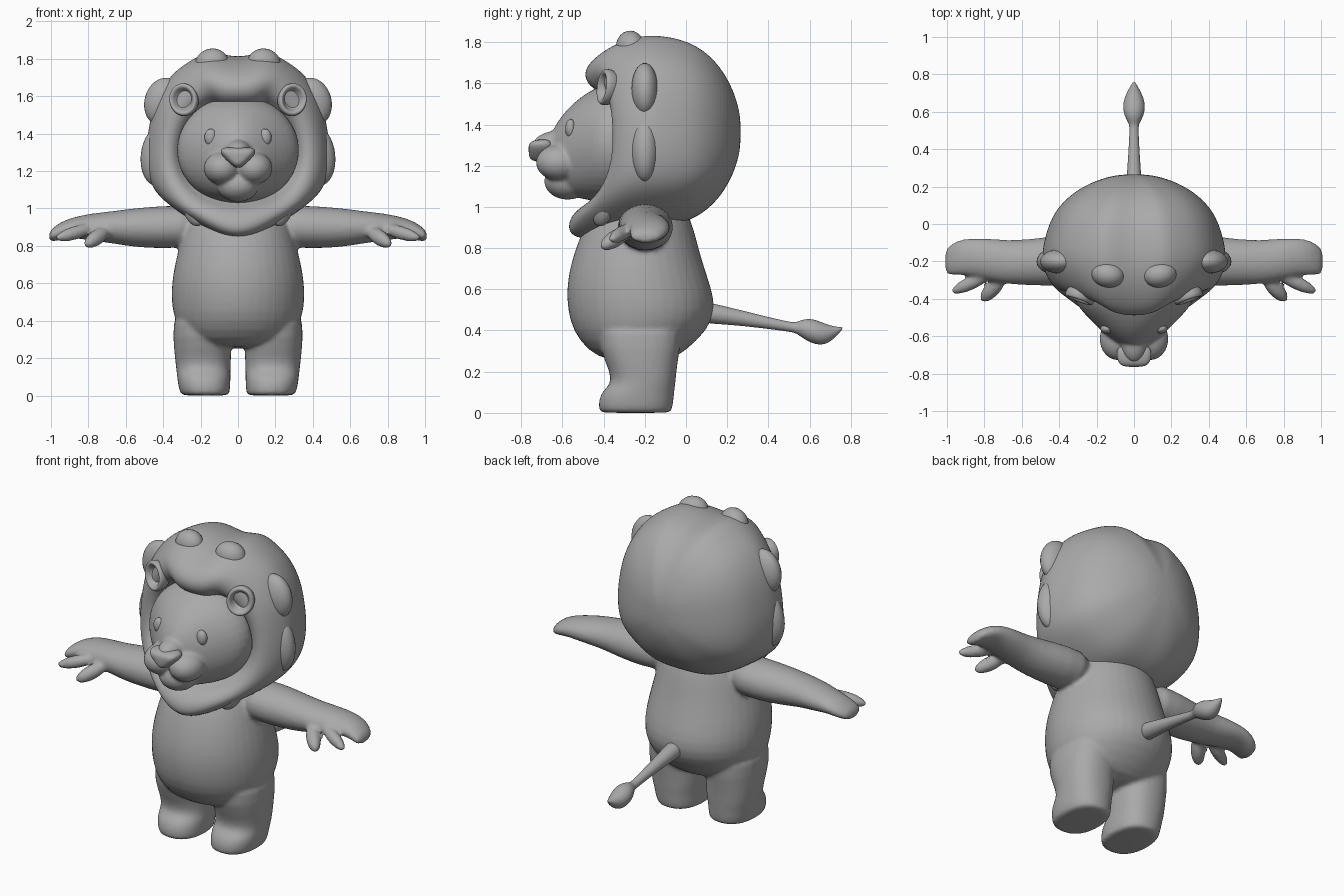
import bpy, bmesh, math
from mathutils import Vector, Matrix

if "Cube" in bpy.data.objects:
    bpy.data.objects.remove(bpy.data.objects["Cube"])

grey = bpy.data.materials.new("soft grey")
grey.diffuse_color = (0.4, 0.4, 0.4, 1)
grey.use_nodes = True
grey.node_tree.nodes["Principled BSDF"].inputs["Base Color"].default_value = grey.diffuse_color


def loft(bm, loops):
    """Bridge closed loops of points and cap both ends."""
    rows = [[bm.verts.new(p) for p in lp] for lp in loops]
    n = len(rows[0])
    for a, b in zip(rows, rows[1:]):
        for i in range(n):
            bm.faces.new((a[i], a[(i + 1) % n], b[(i + 1) % n], b[i]))
    bm.faces.new(rows[0][::-1])
    bm.faces.new(rows[-1])


def ring(c, u, v, n=20, power=1.0):
    """Superellipse around c with half axes u and v."""
    c, u, v = Vector(c), Vector(u), Vector(v)
    out = []
    for i in range(n):
        t = 2 * math.pi * i / n
        a, b = math.cos(t), math.sin(t)
        out.append(c + u * math.copysign(abs(a) ** power, a) + v * math.copysign(abs(b) ** power, b))
    return out


def blob(bm, c, r, direction=(0, 0, 1)):
    """Ellipsoid whose local z follows the direction."""
    rot = Vector(direction).to_track_quat('Z', 'Y').to_matrix().to_4x4()
    m = Matrix.Translation(c) @ rot @ Matrix.Diagonal((*r, 1))
    bmesh.ops.create_uvsphere(bm, u_segments=24, v_segments=16, radius=1, matrix=m)


def finish(name, bm, subsurf=0, voxel=0, smooth=0):
    bmesh.ops.recalc_face_normals(bm, faces=bm.faces)
    for f in bm.faces:
        f.smooth = True
    me = bpy.data.meshes.new(name)
    bm.to_mesh(me)
    bm.free()
    me.materials.append(grey)
    ob = bpy.data.objects.new(name, me)
    bpy.context.collection.objects.link(ob)
    if subsurf:
        ob.modifiers.new("round", 'SUBSURF').levels = subsurf
        ob.modifiers["round"].render_levels = subsurf
    if voxel:
        m = ob.modifiers.new("fuse", 'REMESH')
        m.mode, m.voxel_size, m.use_smooth_shade = 'VOXEL', voxel, True
    if smooth:
        m = ob.modifiers.new("relax", 'SMOOTH')
        m.factor, m.iterations = 0.5, smooth
    return ob


# Body, legs, arms and hands fused into one skin
bm = bmesh.new()
torso = [(.25, .20, -.38, -.08), (.30, .29, -.48, 0), (.40, .345, -.555, .11), (.50, .362, -.58, .15),
         (.60, .36, -.585, .13), (.70, .343, -.57, .095), (.80, .318, -.54, .065),
         (.90, .29, -.50, .04), (1.0, .25, -.42, 0), (1.05, .15, -.3, -.05)]
loft(bm, [ring((0, (f + b) / 2, z), (rx, 0, 0), (0, (b - f) / 2, 0)) for z, rx, f, b in torso])
leg = [(.48, .19, .16, -.45, 0), (.3, .192, .157, -.42, -.03), (.2, .187, .152, -.37, -.045),
       (.135, .185, .146, -.365, -.05), (.105, .183, .145, -.415, -.055), (.04, .18, .14, -.43, -.06),
       (.004, .175, .13, -.42, -.07), (0, .175, .12, -.41, -.08)]
arm = [(.2, .905, .118, -.20, .14), (.4, .90, .115, -.195, .138), (.55, .897, .107, -.205, .125),
       (.68, .90, .085, -.205, .118), (.78, .90, .075, -.19, .115), (.88, .90, .055, -.175, .10),
       (.95, .88, .048, -.18, .095), (1.0, .855, .035, -.20, .075), (1.01, .85, .02, -.2, .05)]
for s in (1, -1):
    loft(bm, [ring((s * x, (f + b) / 2, z), (rx, 0, 0), (0, (b - f) / 2, 0), power=.85)
              for z, x, rx, f, b in leg])
    loft(bm, [ring((s * x, y, z), (0, ry, 0), (0, 0, rz)) for x, z, rz, y, ry in arm])
    blob(bm, (s * .87, -.315, .87), (.037, .037, .12), (s * .17, -.08, -.05))
    blob(bm, (s * .755, -.345, .845), (.042, .042, .10), (s * .10, -.11, -.07))
finish("body", bm, 1, .012, 6)

# Face with bridge, muzzle and chin
bm = bmesh.new()
face = [(-.25, 1.0, 1.62, .33), (-.36, 1.015, 1.61, .335), (-.42, 1.02, 1.59, .32), (-.48, 1.03, 1.56, .27),
        (-.55, 1.045, 1.505, .20), (-.60, 1.07, 1.45, .145), (-.64, 1.10, 1.39, .09), (-.66, 1.15, 1.34, .05)]
loft(bm, [ring((0, y, (a + b) / 2), (rx, 0, 0), (0, 0, (b - a) / 2)) for y, a, b, rx in face])
blob(bm, (0, -.62, 1.30), (.075, .125, .07))
blob(bm, (0, -.575, 1.125), (.115, .115, .09))
for s in (1, -1):
    blob(bm, (s * .085, -.615, 1.215), (.10, .115, .088))
finish("face", bm, 1, .01, 5)

# Nose: rounded triangle
bm = bmesh.new()
tri = [(0, .05), (.075, .055), (.105, .03), (.05, -.03), (0, -.07), (-.05, -.03), (-.105, .03), (-.075, .055)]
loft(bm, [[(x * k, y, 1.275 + z * k) for x, z in tri]
          for y, k in ((-.64, .95), (-.70, 1.05), (-.75, .9), (-.765, .5))])
finish("nose", bm, 2)

# Eyes
for s, side in ((1, "left"), (-1, "right")):
    bm = bmesh.new()
    blob(bm, (s * .145, -.56, 1.38), (.034, .026, .046))
    finish(side + "_eye", bm)

# Mane: spokes around the face, each with rim, crest and outer point
spokes = [((0, -.48, 1.57), (0, -.52, 1.68), (0, -.30, 1.80)),
          ((.10, -.47, 1.57), (.12, -.50, 1.71), (.15, -.27, 1.85)),
          ((.14, -.43, 1.60), (.22, -.43, 1.72), (.25, -.25, 1.80)),
          ((.24, -.40, 1.54), (.31, -.39, 1.64), (.37, -.22, 1.72)),
          ((.30, -.37, 1.44), (.39, -.37, 1.53), (.455, -.21, 1.58)),
          ((.33, -.36, 1.32), (.42, -.36, 1.40), (.49, -.21, 1.42)),
          ((.325, -.37, 1.22), (.43, -.36, 1.25), (.505, -.22, 1.27)),
          ((.29, -.40, 1.13), (.40, -.39, 1.13), (.48, -.25, 1.11)),
          ((.22, -.45, 1.06), (.32, -.45, 1.02), (.37, -.33, 1.01)),
          ((.12, -.50, 1.02), (.18, -.55, .95), (.20, -.48, .90)),
          ((0, -.53, 1.0), (0, -.60, .90), (0, -.58, .775))]
spokes += [tuple((-x, y, z) for x, y, z in sp) for sp in spokes[-2:0:-1]]
rim, crest, outer = ([sp[k] for sp in spokes] for k in range(3))
inner = [(x * .85, y + .15, 1.31 + (z - 1.31) * .85) for x, y, z in rim]
back = []
for deg in (0, 25, 48, 68, 82):
    c, s = math.cos(math.radians(deg)), math.sin(math.radians(deg))
    back.append([(x * .97 * c, -.1 + .37 * s, 1.36 + (max(z, .90) - 1.36) * c) for x, y, z in outer])
bm = bmesh.new()
loft(bm, [inner, rim, crest, outer] + back)
finish("mane", bm, 3)

# Mane locks: side locks, crown tufts and beard tufts
for s, side in ((1, "left"), (-1, "right")):
    bm = bmesh.new()
    blob(bm, (s * .425, -.20, 1.28), (.07, .095, .16), (s * .1, 0, -1))
    blob(bm, (s * .40, -.20, 1.57), (.065, .10, .13), (s * .25, 0, -1))
    blob(bm, (s * .14, -.27, 1.775), (.07, .08, .09), (s, .2, -.25))
    blob(bm, (s * .24, -.40, 1.0), (.045, .06, .10), (-s * .35, -.3, -1))
    finish(side + "_mane_locks", bm)

# Ears: cupped discs with a thick rim
for s, side in ((1, "left"), (-1, "right")):
    bm = bmesh.new()
    axis = Vector((s * .35, -1, .1)).normalized()
    up = Vector((s * .3, .15, 1))
    up = (up - axis * up.dot(axis)).normalized()
    across = axis.cross(up)
    c = Vector((s * .285, -.375, 1.58))
    cup = [(-.07, .5), (-.03, .9), (.015, 1.05), (.04, .95), (.035, .7), (0, .55), (-.01, .2)]
    loft(bm, [ring(c + axis * d, across * .08 * k, up * .09 * k, 16) for d, k in cup])
    finish(side + "_ear", bm, 2)

# Tail with a leaf-shaped tuft
bm = bmesh.new()
tail = [(.06, .49, .055), (.15, .48, .05), (.30, .455, .036), (.50, .418, .024), (.535, .413, .026),
        (.57, .408, .05), (.62, .395, .064), (.67, .382, .055), (.71, .387, .036), (.745, .402, .015),
        (.76, .412, .004)]
loft(bm, [ring((0, y, z), (r, 0, 0), (0, 0, r), 12) for y, z, r in tail])
finish("tail", bm, 2)
